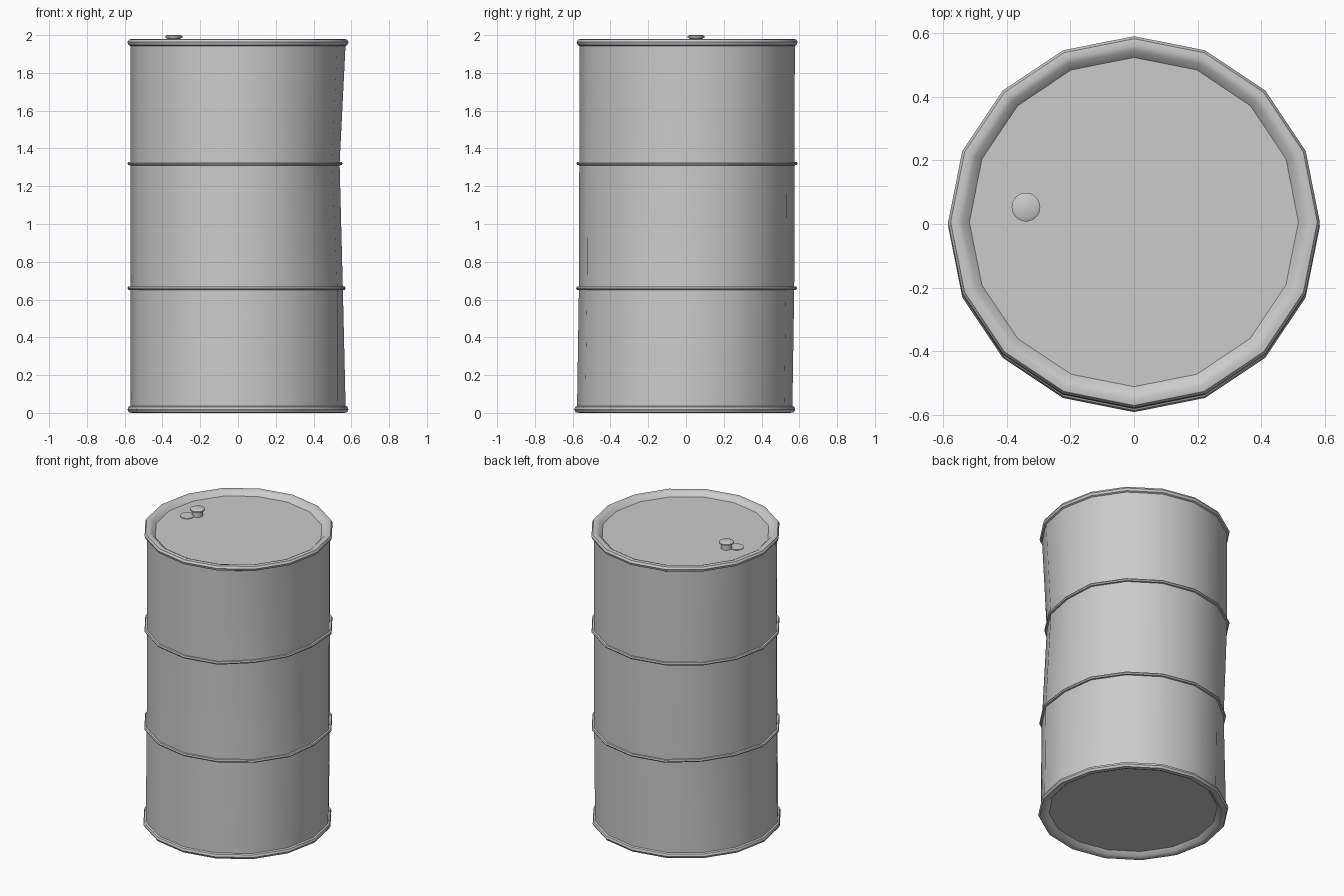
import bpy, bmesh
from math import cos, sin, pi, radians

if "Cube" in bpy.data.objects:
    bpy.data.objects.remove(bpy.data.objects["Cube"])

SIDES = 16
LEVELS = [0.02, 0.66, 1.32, 1.96]
SHIFT_Y = [-0.007, 0.003, 0.005, 0.006]     # slight lean of each level
# dents: hoop level -> {vertex index: inward push}
DENTS = {1: {0: 0.015, 6: 0.02, 7: 0.022}, 2: {0: 0.032, 15: 0.032, 14: 0.03}}


def worn(r, i, z):
    """Point on the battered drum: leaning centre plus dents at the hoops."""
    z_c = min(max(z, LEVELS[0]), LEVELS[-1] - 1e-6)
    k = max(n for n in range(3) if LEVELS[n] <= z_c)
    t = (z_c - LEVELS[k]) / (LEVELS[k + 1] - LEVELS[k])
    mix = lambda a, b: a * (1 - t) + b * t
    r -= mix(DENTS.get(k, {}).get(i, 0), DENTS.get(k + 1, {}).get(i, 0))
    a = 2 * pi * i / SIDES
    return (r * cos(a), r * sin(a) + mix(SHIFT_Y[k], SHIFT_Y[k + 1]), z)


def lathe(name, profile, sides, place, loop=False):
    """Spin a profile; close it as a loop or cap both ends."""
    bm = bmesh.new()
    rings = [[bm.verts.new(place(r, i, z)) for i in range(sides)] for r, z in profile]
    pairs = list(zip(rings, rings[1:]))
    if loop:
        pairs.append((rings[-1], rings[0]))
    else:
        bm.faces.new(rings[0])
        bm.faces.new(rings[-1])
    for lo, hi in pairs:
        for i in range(sides):
            j = (i + 1) % sides
            bm.faces.new((lo[i], lo[j], hi[j], hi[i]))
    bmesh.ops.recalc_face_normals(bm, faces=bm.faces)
    mesh = bpy.data.meshes.new(name)
    bm.to_mesh(mesh)
    bm.free()
    ob = bpy.data.objects.new(name, mesh)
    bpy.context.collection.objects.link(ob)
    bpy.ops.object.select_all(action='DESELECT')
    ob.select_set(True)
    bpy.context.view_layer.objects.active = ob
    bpy.ops.object.shade_smooth_by_angle(angle=radians(35))
    return ob


# drum shell with rolled rims and recessed ends
rim = [(0.57, 1.943), (0.58, 1.948), (0.585, 1.963), (0.577, 1.977),
       (0.558, 1.98), (0.54, 1.973), (0.518, 1.95)]
bottom = [(r, 1.98 - z) for r, z in reversed(rim)]
walls = [(0.57, 0.66), (0.57, 1.32)]
lathe("drum_shell", bottom + walls + rim, SIDES, worn)

# two reinforcing hoops
for n, z in enumerate(LEVELS[1:3]):
    hoop = [(0.565, z - 0.010), (0.581, z - 0.008), (0.585, z),
            (0.581, z + 0.008), (0.565, z + 0.010)]
    lathe(f"hoop_{n + 1}", hoop, SIDES, worn, loop=True)


def round_at(cx, cy, sides):
    return lambda r, i, z: (cx + r * cos(2 * pi * i / sides),
                            cy + r * sin(2 * pi * i / sides), z)


# raised filler cap and flat vent plug on the lid
lathe("filler_cap", [(0.034, 1.945), (0.034, 1.982), (0.045, 1.986),
                     (0.045, 1.994), (0.035, 2.0)], 32, round_at(-0.34, 0.053, 32))
lathe("vent_plug", [(0.045, 1.945), (0.045, 1.954)], 32, round_at(-0.385, 0.008, 32))
